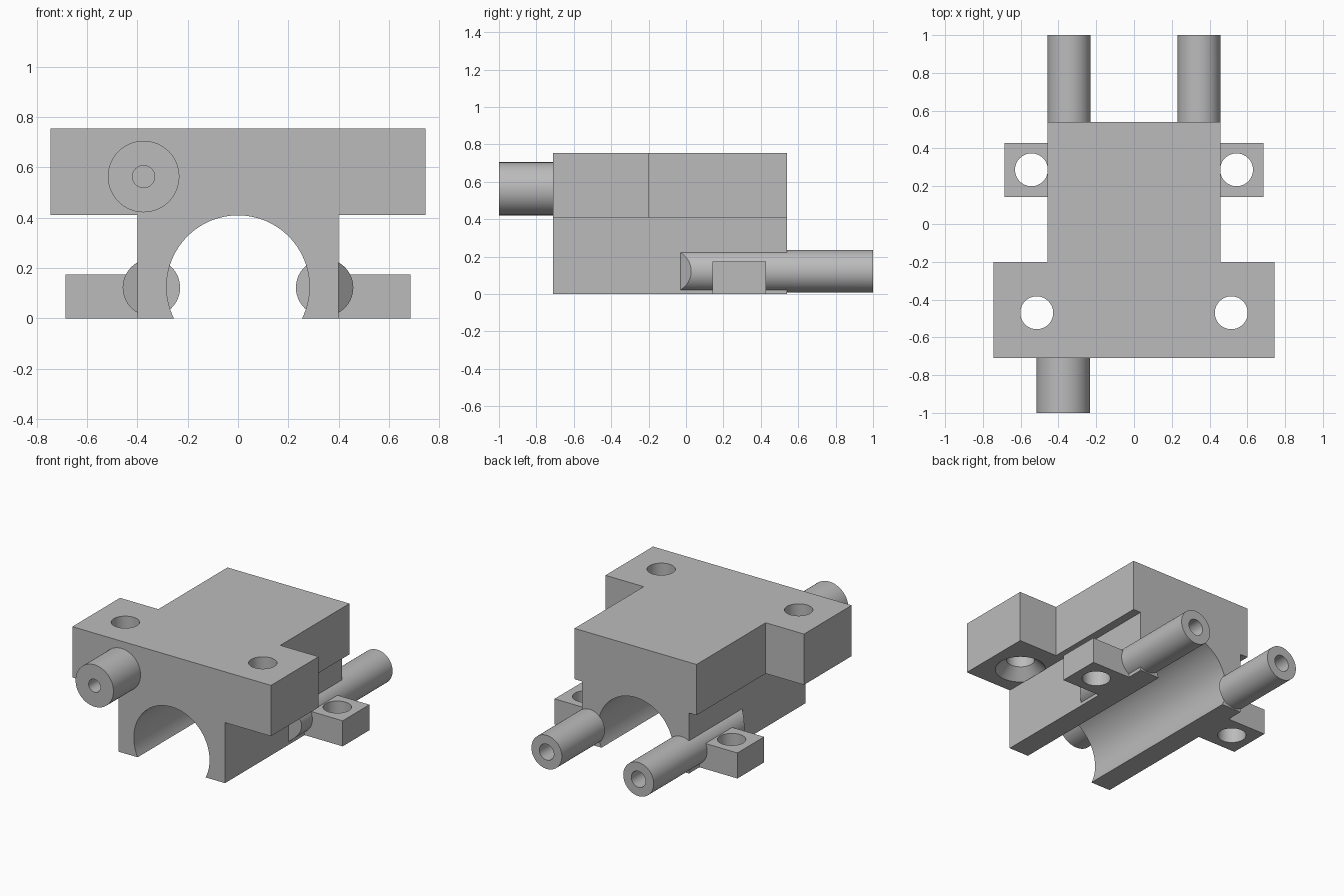
import bpy
import bmesh
from math import radians, sqrt
from mathutils import Matrix, Vector

old = bpy.data.objects.get("Cube")
if old:
    bpy.data.objects.remove(old, do_unlink=True)

grey = bpy.data.materials.new("mid_grey")
grey.use_nodes = True
grey.diffuse_color = (0.5, 0.5, 0.5, 1)
grey.node_tree.nodes["Principled BSDF"].inputs["Base Color"].default_value = (0.5, 0.5, 0.5, 1)

AXIS = {"y": Matrix.Rotation(radians(-90), 4, "X"), "z": Matrix.Identity(4)}


def add_object(name, bm):
    mesh = bpy.data.meshes.new(name)
    bmesh.ops.recalc_face_normals(bm, faces=bm.faces)
    bm.to_mesh(mesh)
    bm.free()
    mesh.materials.append(grey)
    obj = bpy.data.objects.new(name, mesh)
    bpy.context.collection.objects.link(obj)
    return obj


def box(name, x, y, z):
    """Box from three (low, high) ranges."""
    bm = bmesh.new()
    bmesh.ops.create_cube(bm, size=1)
    spans = [sorted(r) for r in (x, y, z)]
    for v in bm.verts:
        v.co = [lo + (hi - lo) * (c + 0.5) for c, (lo, hi) in zip(v.co, spans)]
    return add_object(name, bm)


def rod(name, axis, start, length, r1, r2=None):
    """Cylinder or cone running from start along +axis."""
    bm = bmesh.new()
    move = Matrix.Translation(start) @ AXIS[axis] @ Matrix.Translation((0, 0, length / 2))
    bmesh.ops.create_cone(bm, cap_ends=True, segments=64, radius1=r1,
                          radius2=r1 if r2 is None else r2, depth=length, matrix=move)
    return add_object(name, bm)


def combine(target, tool, operation="DIFFERENCE"):
    tool.hide_render = True
    mod = target.modifiers.new("cut", "BOOLEAN")
    mod.operation = operation
    mod.solver = "EXACT"
    mod.object = tool
    bpy.context.view_layer.objects.active = target
    bpy.ops.object.modifier_apply(modifier=mod.name)
    bpy.data.objects.remove(tool, do_unlink=True)


FRONT, BACK, STEP, TOP = -0.71, 0.54, 0.41, 0.754

# Housing: T-shaped upper plate over a narrower lower block
housing = box("housing", (-0.457, 0.457), (FRONT, BACK), (STEP, TOP))
combine(housing, box("flange", (-0.744, 0.744), (FRONT, -0.2), (STEP, TOP)), "UNION")
combine(housing, box("lower_block", (-0.4, 0.4), (FRONT, BACK), (0, STEP)), "UNION")

# Open round channel along the underside
combine(housing, rod("channel", "y", (0, -1, 0.125), 2, 0.284))

# Feed tube on the front, with its hole carried into the housing
feed = (-0.375, -1, 0.563)
feed_tube = rod("feed_tube", "y", feed, 1 + FRONT, 0.142)
for part in (feed_tube, housing):
    combine(part, rod("feed_hole", "y", (feed[0], -1.1, feed[2]), 0.8, 0.044))

parts = [housing, feed_tube]
for side, s in (("left", 1), ("right", -1)):
    # Flange screw hole, countersunk from below
    combine(housing, rod("screw_hole", "z", (s * 0.515, -0.47, STEP - 0.001), 0.5, 0.087))
    combine(housing, rod("countersink", "z", (s * 0.515, -0.47, STEP - 0.001), 0.069, 0.156, 0.087))

    # Side sleeve with a slanted front end
    sleeve = rod(side + "_sleeve", "y", (s * 0.344, -0.03, 0.122), 1.03, 0.114)
    slant = box("slant", (-0.5, 0.5), (-0.5, 0.5), (-0.5, 0.5))
    half = 0.5 / sqrt(2)
    slant.data.transform(Matrix.Translation(Vector((s * (0.43 + half), -half, 0.1)))
                         @ Matrix.Rotation(radians(45), 4, "Z"))
    combine(sleeve, slant)
    combine(sleeve, box("block_space", (-0.4, 0.4), (FRONT, BACK), (-0.1, STEP)))
    for part in (sleeve, housing):
        combine(part, rod("sleeve_hole", "y", (s * 0.344, 0.1, 0.122), 1, 0.054))

    # Mounting tab
    tab = box(side + "_tab", (s * 0.4, s * 0.685), (0.142, 0.428), (0, 0.173))
    combine(tab, rod("tab_hole", "z", (s * 0.543, 0.287, -0.1), 0.4, 0.087))
    parts += [sleeve, tab]

# Smooth round walls, keep edges sharp
bpy.ops.object.select_all(action="DESELECT")
for part in parts:
    part.select_set(True)
bpy.context.view_layer.objects.active = housing
bpy.ops.object.shade_smooth_by_angle(angle=radians(30))
